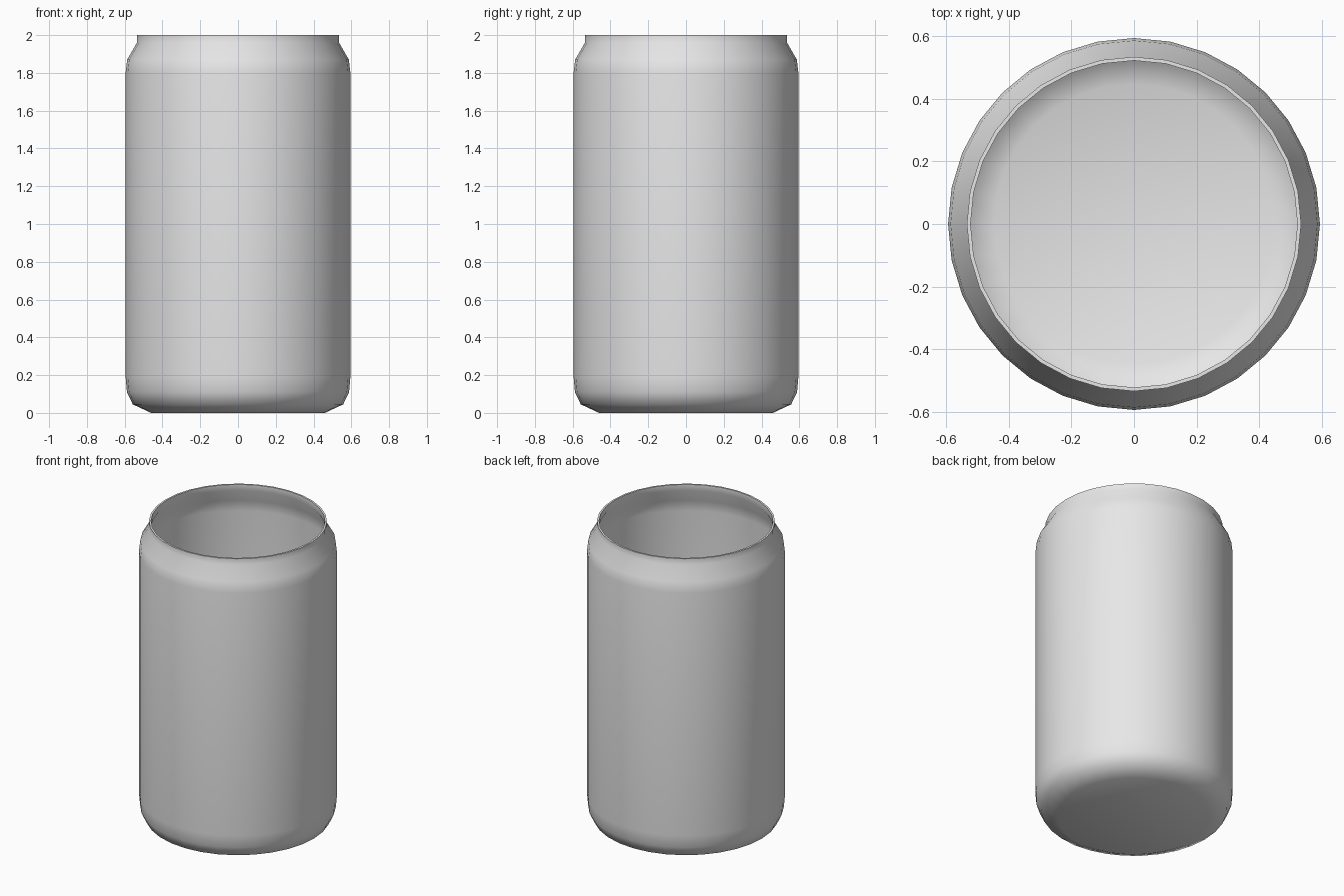
import bpy, bmesh
from math import cos, sin, pi, radians

cube = bpy.data.objects.get("Cube")
if cube:
    bpy.data.objects.remove(cube)

SIDES = 32
WALL = 0.012

# Bare metal
metal = bpy.data.materials.new("light_grey_metal")
metal.use_nodes = True
grey = (0.8, 0.8, 0.8, 1)
metal.diffuse_color = grey
metal.node_tree.nodes["Principled BSDF"].inputs["Base Color"].default_value = grey

# Outer profile from base to rim, then the inner wall back down
outer = [(0.46, 0), (0.557, 0.045), (0.588, 0.11), (0.595, 0.19),
         (0.595, 1.8), (0.587, 1.87), (0.535, 1.96), (0.535, 2)]
inner = [(r - WALL, max(z, WALL) if z < 1 else z) for r, z in reversed(outer)]
inner[-2] = (inner[-2][0], outer[1][1] + WALL / 2)


def ring(bm, r, z):
    return [bm.verts.new((r * cos(2 * pi * i / SIDES), r * sin(2 * pi * i / SIDES), z))
            for i in range(SIDES)]


# Open can body with floor
bm = bmesh.new()
rings = [ring(bm, r, z) for r, z in outer + inner]
for a, b in zip(rings, rings[1:]):
    for i in range(SIDES):
        j = (i + 1) % SIDES
        bm.faces.new((a[i], a[j], b[j], b[i]))
bm.faces.new(rings[0][::-1])
bm.faces.new(rings[-1])
bmesh.ops.recalc_face_normals(bm, faces=bm.faces)

mesh = bpy.data.meshes.new("can_body")
bm.to_mesh(mesh)
bm.free()
mesh.materials.append(metal)
can = bpy.data.objects.new("can_body", mesh)
bpy.context.collection.objects.link(can)

# Smooth shell with a crisp rim
bpy.ops.object.select_all(action='DESELECT')
can.select_set(True)
bpy.context.view_layer.objects.active = can
bpy.ops.object.shade_smooth_by_angle(angle=radians(55))
